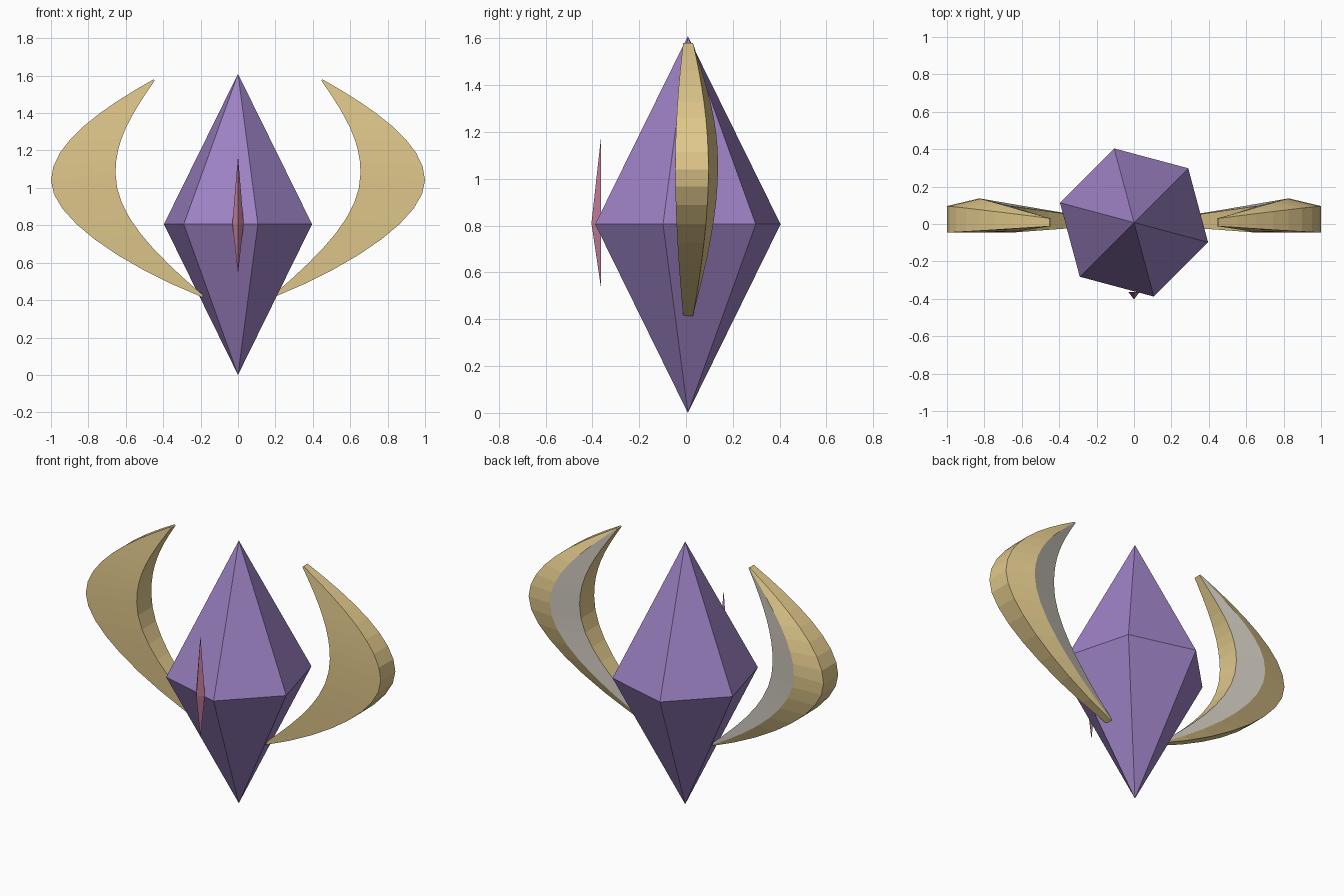
import bpy, bmesh, math
from mathutils import Vector
from mathutils.geometry import interpolate_bezier

if "Cube" in bpy.data.objects:
    bpy.data.objects.remove(bpy.data.objects["Cube"])


def material(name, rgb):
    m = bpy.data.materials.new(name)
    m.diffuse_color = (*rgb, 1)
    m.use_nodes = True
    m.node_tree.nodes["Principled BSDF"].inputs["Base Color"].default_value = m.diffuse_color
    return m


def finish(bm, name, *mats):
    bmesh.ops.recalc_face_normals(bm, faces=bm.faces)
    mesh = bpy.data.meshes.new(name)
    bm.to_mesh(mesh)
    bm.free()
    for m in mats:
        mesh.materials.append(m)
    ob = bpy.data.objects.new(name, mesh)
    bpy.context.collection.objects.link(ob)
    return ob


def bipyramid(name, ring, bottom, top, mat, closed=True):
    """Ring of points joined to a bottom and a top apex."""
    bm = bmesh.new()
    vs = [bm.verts.new(p) for p in ring]
    lo, hi = bm.verts.new(bottom), bm.verts.new(top)
    for i in range(len(vs)):
        a, b = vs[i], vs[(i + 1) % len(vs)]
        bm.faces.new((a, b, hi))
        bm.faces.new((b, a, lo))
    return finish(bm, name, mat)


purple = material("purple", (0.33, 0.22, 0.54))
gold = material("gold", (0.75, 0.58, 0.26))
grey = material("warm_grey", (0.58, 0.54, 0.48))
pink = material("pink", (0.58, 0.22, 0.34))

# Crystal: six-sided bipyramid, turned 15 degrees
angles = [math.radians(60 * i - 15) for i in range(6)]
bipyramid("crystal",
          [(0.41 * math.cos(a), 0.008 + 0.41 * math.sin(a), 0.806) for a in angles],
          (0, 0.008, 0), (0, 0.008, 1.61), purple)

# Front shard: thin diamond with a flat back
bipyramid("front_shard",
          [(-0.03, -0.364, 0.81), (0, -0.404, 0.81), (0.03, -0.364, 0.81)],
          (0, -0.364, 0.54), (0, -0.364, 1.17), pink)


# Horns: five-sided section swept between an outer and an inner outline
def outline(*pts, n=9):
    p = [Vector((x, 0, z)) for x, z in pts]
    upper = interpolate_bezier(*p[:4], n)
    return upper + interpolate_bezier(*p[3:], n)[1:]


outer = outline((0.452, 1.58), (0.72, 1.43), (1, 1.24), (1, 1.04),
                (1, 0.85), (0.65, 0.60), (0.19, 0.415))
inner = outline((0.445, 1.575), (0.58, 1.38), (0.655, 1.25), (0.655, 1.08),
                (0.655, 0.86), (0.46, 0.66), (0.18, 0.42))

bm = bmesh.new()
rings = []
for i, (o, n) in enumerate(zip(outer, inner)):
    s = math.sin(math.pi * i / (len(outer) - 1))
    front, back, ridge = -0.012 - 0.034 * s, 0.03 + 0.066 * s, 0.03 + 0.107 * s
    section = [(o, front), (o, back), ((o + n) / 2, ridge), (n, back), (n, front)]
    rings.append([bm.verts.new((p.x, y, p.z)) for p, y in section])
for a, b in zip(rings, rings[1:]):
    for k in range(5):
        j = (k + 1) % 5
        f = bm.faces.new((a[k], a[j], b[j], b[k]))
        f.material_index = 1 if k == 2 else 0  # grey inlay strip on the back
bm.faces.new(rings[0])
bm.faces.new(rings[-1])
horns = finish(bm, "horns", gold, grey)
horns.modifiers.new("mirror", 'MIRROR').use_mirror_merge = False
